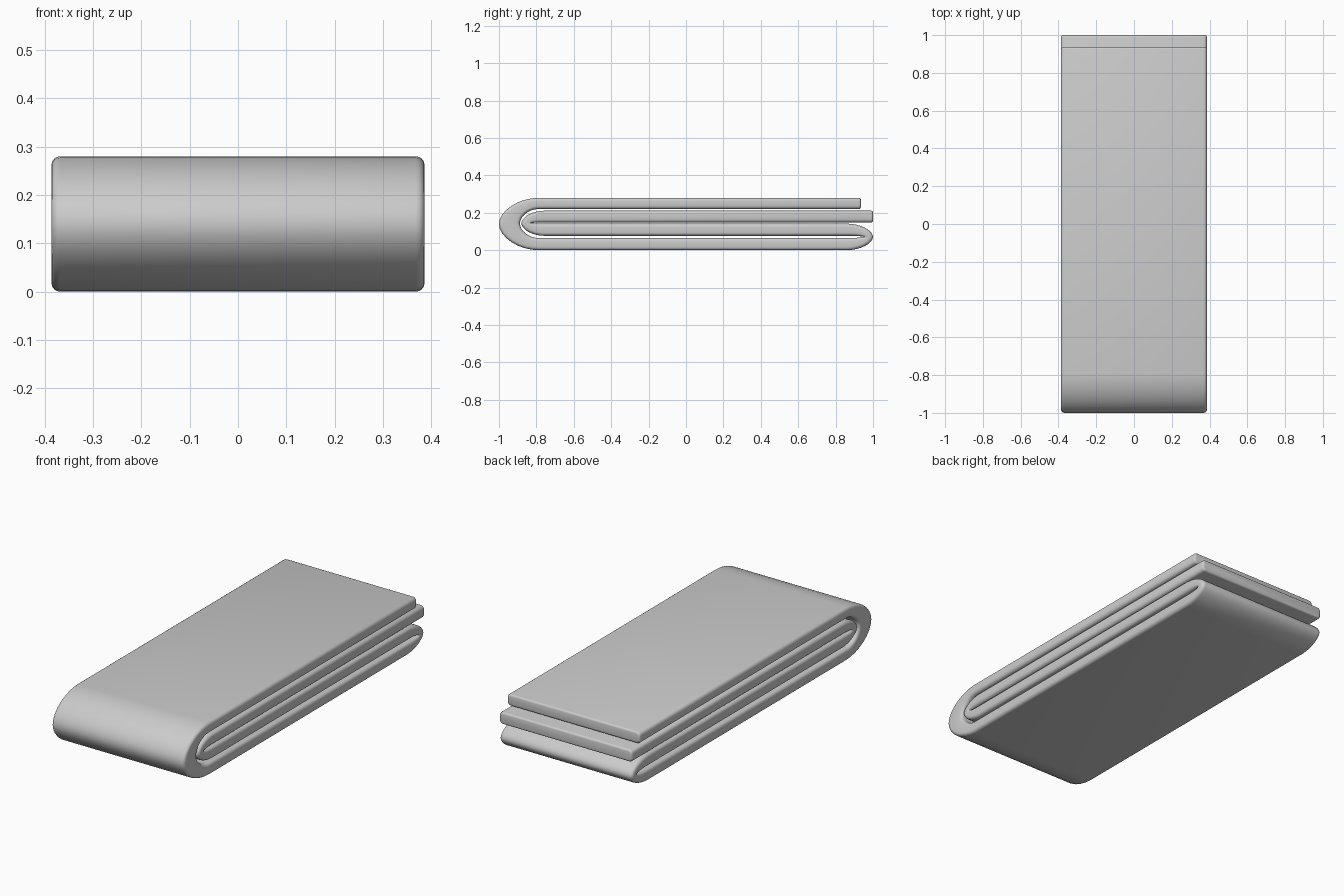
import bpy, bmesh
from math import sin, cos, pi
from mathutils import Vector

if "Cube" in bpy.data.objects:
    bpy.data.objects.remove(bpy.data.objects["Cube"])

HALF_W = 0.386   # half width of the cloth
R = 0.018        # rounding of the long edges
END_R = 0.010    # rounding of the two cut ends


def fold(y0, side, a, b, n=16):
    """Half-turn of the cloth: a and b are (z start, z end, reach in y)."""
    def point(spec, t):
        z0, z1, reach = spec
        s = max(sin(t), 0) ** 1.08
        c = abs(cos(t)) ** 1.08 * (1 if cos(t) > 0 else -1)
        return Vector((0, y0 + side * reach * s, (z0 + z1) / 2 + (z0 - z1) / 2 * c))
    return [(point(a, pi * i / n), point(b, pi * i / n), 0) for i in range(n + 1)]


def cut_end(y, inward, za, zb):
    """Softly rounded cut end, from the tip inwards."""
    out = []
    for k in range(4):
        t = k / 3 * pi / 2
        yy = y + inward * END_R * (1 - cos(t))
        out.append((Vector((0, yy, za)), Vector((0, yy, zb)), END_R * (1 - sin(t))))
    return out


# Folded path: each station is (side a, side b, inset)
stations = cut_end(0.935, -1, 0.28, 0.22)
stations += fold(-0.79, -1, (0.28, 0.0, 0.21), (0.22, 0.065, 0.098))
stations += fold(0.86, 1, (0.0, 0.142, 0.14), (0.065, 0.077, 0.09))
stations += fold(-0.76, -1, (0.142, 0.148, 0.065), (0.077, 0.211, 0.12))
stations += cut_end(1.0, -1, 0.148, 0.211)[::-1]


def ring(a, b, inset):
    """Rounded rectangle spanning the cloth width at one station."""
    d = b - a
    length = d.length
    d.normalize()
    mid, hw, ht = (a + b) / 2, HALF_W - inset, length / 2 - inset
    pts = []
    for q, (sx, st) in enumerate(((1, 1), (-1, 1), (-1, -1), (1, -1))):
        for k in range(5):
            t = pi / 2 * (q + k / 4)
            u = sx * (hw - R) + R * cos(t)
            v = st * (ht - R) + R * sin(t)
            pts.append(Vector((u, 0, 0)) + mid + d * v)
    return pts


# Skin the stations and cap both ends
bm = bmesh.new()
rings = [[bm.verts.new(p) for p in ring(*s)] for s in stations]
for r0, r1 in zip(rings, rings[1:]):
    for i in range(len(r0)):
        j = (i + 1) % len(r0)
        bm.faces.new((r0[i], r0[j], r1[j], r1[i]))
bm.faces.new(rings[0])
bm.faces.new(rings[-1][::-1])
bmesh.ops.recalc_face_normals(bm, faces=bm.faces)

mesh = bpy.data.meshes.new("folded_towel")
bm.to_mesh(mesh)
bm.free()
towel = bpy.data.objects.new("folded_towel", mesh)
bpy.context.collection.objects.link(towel)
bpy.context.view_layer.objects.active = towel
towel.select_set(True)
bpy.ops.object.shade_smooth_by_angle(angle=0.7)
